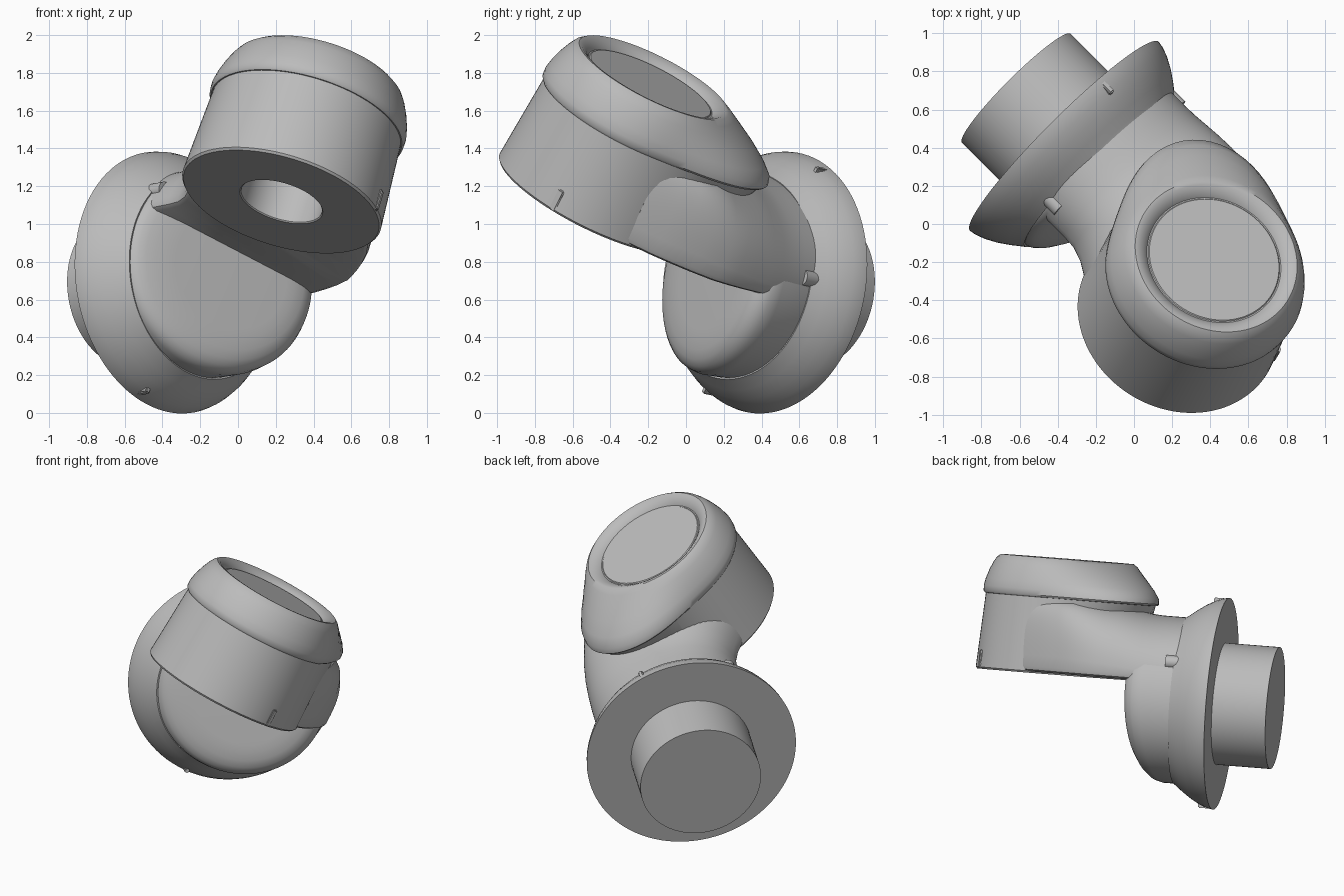
import bpy, bmesh, math
from mathutils import Matrix, Vector

cube = bpy.data.objects.get("Cube")
if cube:
    bpy.data.objects.remove(cube, do_unlink=True)

# Joint frame: d runs out of the flange, v along the drum axis, u sideways
b = Vector((-0.70, 0.70, -0.14)).normalized()
v = Vector((0.26, 0.44, 0.86))
v = (v - b * v.dot(b)).normalized()
u = b.cross(v)
FRAME = Matrix((-b, u, v)).transposed().to_4x4()
FRAME.translation = Vector((-0.365, 0.46, 0.69))
DRUM = Vector((1.15, -0.36, 0.105))
SEG = 96
ANGLES = [2 * math.pi * i / SEG for i in range(SEG)]

grey = bpy.data.materials.new("plain_grey")
grey.use_nodes = True
COLOUR = (0.5, 0.5, 0.5, 1)
grey.diffuse_color = COLOUR
grey.node_tree.nodes["Principled BSDF"].inputs["Base Color"].default_value = COLOUR


def finish(name, bm):
    bmesh.ops.recalc_face_normals(bm, faces=bm.faces)
    mesh = bpy.data.meshes.new(name)
    bm.to_mesh(mesh)
    bm.free()
    obj = bpy.data.objects.new(name, mesh)
    bpy.context.collection.objects.link(obj)
    obj.matrix_world = FRAME
    mesh.materials.append(grey)
    bpy.ops.object.select_all(action="DESELECT")
    obj.select_set(True)
    bpy.context.view_layer.objects.active = obj
    bpy.ops.object.shade_smooth_by_angle(angle=math.radians(35))


def loft(name, rings):
    """Skin a row of equal rings and close both ends."""
    bm = bmesh.new()
    rows = [[bm.verts.new(p) for p in ring] for ring in rings]
    for low, high in zip(rows, rows[1:]):
        for i in range(len(low)):
            j = (i + 1) % len(low)
            bm.faces.new((low[i], low[j], high[j], high[i]))
    bm.faces.new(rows[0])
    bm.faces.new(rows[-1])
    finish(name, bm)


def axle_ring(d, r, tilt=0.0):
    """Ring round the flange axis, optionally on a slanted plane."""
    return [(d + tilt * r * (math.cos(t) + 0.2 * math.sin(t)), r * math.cos(t), r * math.sin(t))
            for t in ANGLES]


def drum_ring(h, r, lobe=0.0):
    """Ring round the drum axis, drawn out towards the flange by lobe."""
    ring = []
    for t in ANGLES:
        rr = r + lobe * max(0, math.cos(t - 0.75 * math.pi)) ** 4
        ring.append(DRUM + Vector((rr * math.cos(t), rr * math.sin(t), h)))
    return ring


def arm_section(d, left, right, height, power):
    """Flat-bottomed arch across the arm, squarer with a higher power."""
    mid, half, base = (left + right) / 2, (right - left) / 2, DRUM.z + 0.01
    arch = []
    for i in range(49):
        t = math.pi * i / 48
        c, s = math.cos(t), math.sin(t)
        arch.append((d, mid + half * math.copysign(abs(c) ** (2 / power), c),
                     base + 0.035 + (height - 0.035) * abs(s) ** (2 / power)))
    inset = half - 0.03
    foot = [(d, mid - half + 0.008, base + 0.012), (d, mid - inset, base),
            (d, mid + inset, base), (d, mid + half - 0.008, base + 0.012)]
    return arch + foot


def bar(name, centre, size, turn=0.0):
    bm = bmesh.new()
    bmesh.ops.create_cube(bm, size=1)
    bmesh.ops.scale(bm, vec=size, verts=bm.verts)
    bmesh.ops.bevel(bm, geom=bm.edges[:], offset=0.006, segments=2, affect="EDGES")
    bmesh.ops.rotate(bm, matrix=Matrix.Rotation(turn, 3, "Z"), verts=bm.verts)
    bmesh.ops.translate(bm, vec=centre, verts=bm.verts)
    finish(name, bm)


# Mounting flange and its plug
loft("flange", [axle_ring(*p) for p in (
    (0, 0.38), (0, 0.70), (0.03, 0.695), (0.08, 0.677), (0.14, 0.645), (0.20, 0.604),
    (0.25, 0.565), (0.265, 0.555), (0.262, 0.545), (0.24, 0.54))])
loft("mounting_plug", [axle_ring(-0.36, 0.403), axle_ring(0.05, 0.403)])

# Rounded lower housing with a slanted front
loft("lower_housing", [axle_ring(*p) for p in (
    (0.2, 0.545, 0), (0.35, 0.55, 0.2), (0.395, 0.54, 0.23), (0.425, 0.515, 0.25),
    (0.447, 0.48, 0.27), (0.46, 0.43, 0.28), (0.468, 0.37, 0.285), (0.47, 0.32, 0.285))])

# Arm, narrowing at the neck and running flush into the drum
loft("arm", [arm_section(*p) for p in (
    (0.24, -0.51, 0.51, 0.435, 2), (0.33, -0.51, 0.51, 0.435, 2),
    (0.42, -0.51, 0.51, 0.435, 2.05), (0.5, -0.515, 0.51, 0.44, 2.15),
    (0.58, -0.545, 0.505, 0.455, 2.3), (0.68, -0.61, 0.495, 0.475, 2.5),
    (0.78, -0.58, 0.48, 0.48, 2.7), (0.88, -0.4, 0.455, 0.485, 2.8),
    (1.0, -0.08, 0.395, 0.485, 3), (1.1, -0.08, 0.335, 0.485, 3),
    (1.2, -0.08, 0.265, 0.485, 3), (1.32, -0.08, 0.155, 0.485, 3))])

# Drum with a blind bore from below
loft("drum", [drum_ring(*p) for p in (
    (0.45, 0.222), (0.006, 0.222), (0, 0.228), (0, 0.537), (0.012, 0.547), (0.51, 0.518, 0.253))])

# Domed cover with a dished top
loft("drum_cover", [drum_ring(*p) for p in (
    (0.5, 0.5, 0.25), (0.503, 0.525, 0.26), (0.515, 0.534, 0.262), (0.55, 0.536, 0.25),
    (0.60, 0.526, 0.205), (0.66, 0.506, 0.135), (0.71, 0.484, 0.065), (0.745, 0.463, 0.018),
    (0.764, 0.44, 0), (0.762, 0.42, 0), (0.745, 0.39, 0), (0.73, 0.372, 0),
    (0.72, 0.364, 0), (0.72, 0.357, 0), (0.725, 0.352, 0))])

# Alignment marks on the flange and drum
for side, word in ((1, "upper"), (-1, "lower")):
    bar(word + "_flange_mark", (0.06, 0, side * 0.67), (0.08, 0.03, 0.05))
mark = FRAME.inverted() @ Vector((0.76, -0.68, 1.14))
out = Vector((mark.x - DRUM.x, mark.y - DRUM.y)).normalized() * 0.54
bar("drum_mark", (DRUM.x + out.x, DRUM.y + out.y, DRUM.z + 0.065),
    (0.025, 0.035, 0.12), math.atan2(out.y, out.x))

# Small screw bosses beside the arm
for side, word in ((1, "left"), (-1, "right")):
    bm = bmesh.new()
    bmesh.ops.create_cone(bm, cap_ends=True, segments=24, radius1=0.045, radius2=0.045, depth=0.1,
                          matrix=Matrix.Translation((0.27, side * 0.47, 0.25))
                          @ Matrix.Rotation(math.pi / 2, 4, "Y"))
    finish(word + "_screw_boss", bm)
